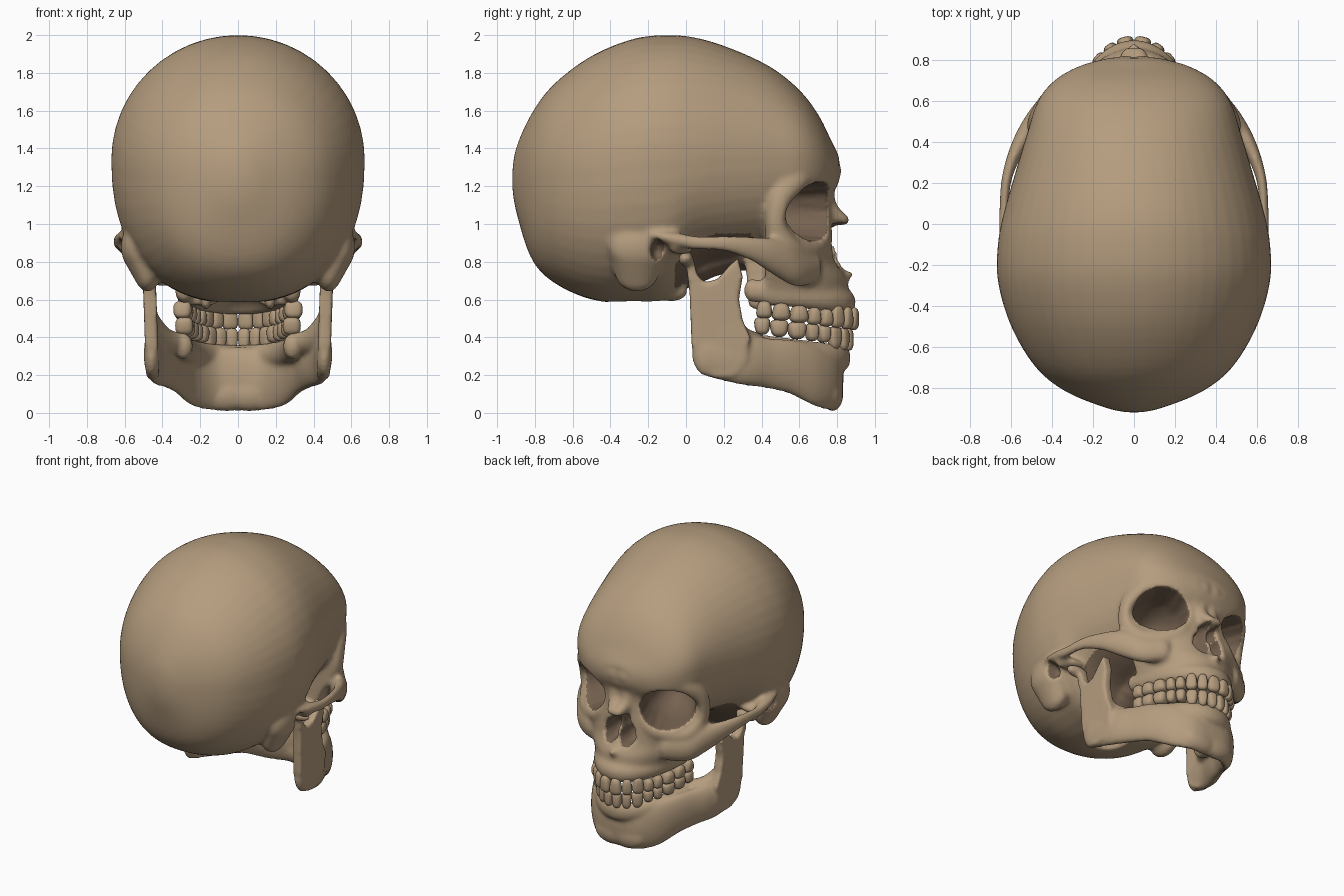
import bpy, bmesh, math
from mathutils import Matrix, Vector

if "Cube" in bpy.data.objects:
    bpy.data.objects.remove(bpy.data.objects["Cube"], do_unlink=True)


def material(name, colour):
    mat = bpy.data.materials.new(name)
    mat.use_nodes = True
    mat.diffuse_color = colour
    mat.node_tree.nodes["Principled BSDF"].inputs["Base Color"].default_value = colour
    return mat


bone = material("bone", (0.46, 0.335, 0.21, 1))
hollow_brown = material("hollow_brown", (0.18, 0.122, 0.08, 1))


def spline(rows, steps):
    """Catmull-Rom interpolation of rows of numbers."""
    pts = [rows[0]] + list(rows) + [rows[-1]]
    out = []
    for a, b, c, d in zip(pts, pts[1:], pts[2:], pts[3:]):
        for i in range(steps):
            t = i / steps
            out.append([q + t * ((r - p) + t * ((2 * p - 5 * q + 4 * r - s)
                       + t * (3 * (q - r) + s - p))) / 2
                        for p, q, r, s in zip(a, b, c, d)])
    return out + [list(rows[-1])]


def blob(bm, x, y, z, rx, ry, rz, both=True):
    """Ellipsoid, repeated on the other side."""
    for s in ((1, -1) if both else (1,)):
        m = Matrix.Translation((s * x, y, z)) @ Matrix.Diagonal((rx, ry, rz, 1))
        bmesh.ops.create_icosphere(bm, subdivisions=3, radius=1, matrix=m)


def stroke(bm, rows, steps=6, both=True):
    """Chain of ellipsoids along a path of (x, y, z, rx, ry, rz)."""
    for row in spline(rows, steps):
        blob(bm, *row, both=both)


def loft(bm, rings):
    loops = [[bm.verts.new(p) for p in ring] for ring in rings]
    n = len(loops[0])
    faces = [bm.faces.new(loops[0]), bm.faces.new(loops[-1])]
    for a, b in zip(loops, loops[1:]):
        faces += [bm.faces.new((a[i], a[(i + 1) % n], b[(i + 1) % n], b[i])) for i in range(n)]
    bmesh.ops.recalc_face_normals(bm, faces=faces)


def to_object(bm, name):
    mesh = bpy.data.meshes.new(name)
    bm.to_mesh(mesh)
    bm.free()
    ob = bpy.data.objects.new(name, mesh)
    bpy.context.collection.objects.link(ob)
    return ob


def fuse(ob, voxel, rounds):
    """Merge overlapping parts into one soft surface."""
    mod = ob.modifiers.new("fuse", 'REMESH')
    mod.mode, mod.voxel_size = 'VOXEL', voxel
    mod = ob.modifiers.new("soften", 'SMOOTH')
    mod.factor, mod.iterations = 0.5, rounds
    deps = bpy.context.evaluated_depsgraph_get()
    mesh = bpy.data.meshes.new_from_object(ob.evaluated_get(deps))
    ob.modifiers.clear()
    ob.data = mesh


def signed(v, e):
    return math.copysign(abs(v) ** e, v)


# Braincase: slices along y as (y, half width, top, widest height, bottom)
bm = bmesh.new()
slices = [(-.92, .03, 1.27, 1.24, 1.2), (-.9, .13, 1.4, 1.24, 1.07), (-.82, .33, 1.58, 1.26, .82),
          (-.7, .48, 1.74, 1.28, .69), (-.5, .6, 1.89, 1.3, .6), (-.28, .665, 1.98, 1.33, .58),
          (-.1, .665, 2, 1.35, .6), (.06, .635, 1.985, 1.35, .77), (.25, .58, 1.925, 1.36, .82),
          (.45, .52, 1.83, 1.37, .86), (.6, .47, 1.71, 1.36, .95), (.7, .39, 1.58, 1.33, 1.05),
          (.77, .27, 1.44, 1.3, 1.15), (.81, .13, 1.36, 1.29, 1.22)]
rings = []
for y, w, top, mid, low in spline(slices, 4):
    ring = []
    for i in range(48):
        a = math.tau * i / 48
        c, s = math.cos(a), math.sin(a)
        if s >= 0:
            ring.append((w * c, y, mid + (top - mid) * s))
        else:
            ring.append((w * signed(c, .87), y, mid + (mid - low) * signed(s, .87)))
    rings.append(ring)
loft(bm, rings)

# Face mass: slices along z as (z, half width, front y)
rings = []
for z, w, front in spline([(.57, .31, .87), (.65, .33, .86), (.72, .36, .85), (.8, .4, .81),
                           (.9, .46, .79), (1.1, .47, .77), (1.27, .48, .78)], 3):
    rings.append([(w * math.cos(a), .42 + (front - .42) * math.sin(a), z)
                  for a in (math.pi * i / 30 for i in range(31))])
loft(bm, rings)

# Mastoids, skull base and bony plates behind the palate
stroke(bm, [(.55, -.26, .88, .07, .15, .12), (.48, -.26, .75, .07, .12, .11)], 5)
blob(bm, .1, -.08, .64, .06, .09, .05)
stroke(bm, [(0, -.1, .7, .16, .1, .08), (0, .2, .82, .16, .1, .08), (0, .45, .85, .2, .1, .1)], 5, False)
stroke(bm, [(.16, .36, .85, .03, .06, .06), (.17, .38, .6, .03, .06, .06)], 5)

# Brow and socket rims, with the forehead filled in behind them
stroke(bm, [(.04, .755, 1.28, .06, .07, .07), (.17, .74, 1.285, .06, .055, .06),
            (.31, .665, 1.28, .06, .06, .06), (.42, .59, 1.23, .05, .055, .065),
            (.485, .5, 1.13, .035, .05, .07), (.475, .48, .98, .04, .055, .07),
            (.42, .56, .87, .05, .055, .06), (.3, .655, .865, .05, .05, .05),
            (.19, .715, .92, .05, .05, .05), (.12, .705, 1.06, .04, .05, .05),
            (.09, .74, 1.2, .05, .05, .05)])
stroke(bm, [(.12, .69, 1.37, .12, .09, .1), (.28, .6, 1.35, .13, .1, .1), (.4, .5, 1.3, .1, .1, .1)], 3)
# Cheekbones and arches
stroke(bm, [(.3, .66, .77, .06, .06, .09), (.41, .58, .77, .06, .06, .1),
            (.49, .49, .82, .045, .07, .1), (.57, .37, .865, .03, .06, .07),
            (.622, .22, .895, .025, .05, .046), (.632, .06, .9, .028, .05, .038),
            (.61, -.06, .92, .05, .05, .035), (.59, -.16, .94, .05, .05, .025)], 8)
stroke(bm, [(.59, -.06, .89, .05, .03, .05), (.52, -.02, .87, .09, .06, .03)], 4)
# Nasal bridge and spine
stroke(bm, [(.04, .735, 1.17, .06, .05, .05), (.045, .755, 1.08, .05, .05, .05),
            (.02, .825, 1.02, .045, .045, .03)])
stroke(bm, [(0, .8, .73, .06, .05, .03), (0, .865, .73, .02, .025, .025)], 4, False)


# Dental arch: point at an angle from the front, and height of the bite
def arch(a, wide, deep):
    return wide * math.sin(a), .37 + deep * math.cos(a)


def bite(y):
    return .51 - .13 * max(0, y - .36)


angles = [i * math.pi / 40 for i in range(21)]
for a in angles:
    x, y = arch(a, .285, .505)
    blob(bm, x, y - .02, bite(y) + .14, .05, .045, .065)
skull = to_object(bm, "skull")
fuse(skull, .015, 2)

# Hollows: eye sockets, nose, ears, then palate and spinal opening
hollows = []
for s in (1, -1):
    for place, turn, radii in (((s * .295, .63, 1.07), -s * .4, (.18, .33, .155)),
                               ((s * .066, .8, .855), 0, (.056, .17, .085)),
                               ((s * .04, .8, .935), 0, (.04, .15, .075)),
                               ((s * .62, -.15, .86), -s * math.pi / 2, (.04, .1, .06))):
        hollows.append(Matrix.Translation(place) @ Matrix.Rotation(turn, 4, 'Z')
                       @ Matrix.Diagonal((*radii, 1)))
dark = [m.inverted() for m in hollows]
for place, radii in (((0, .58, .52), (.19, .12, .24)), ((0, -.24, .57), (.13, .12, .16))):
    hollows.append(Matrix.Translation(place) @ Matrix.Rotation(-math.pi / 2, 4, 'X')
                   @ Matrix.Diagonal((*radii, 1)))
for m in hollows:
    back = m.inverted()
    for v in skull.data.vertices:
        p = back @ v.co
        if p.length_squared < 1:
            p.y = -math.sqrt(1 - p.x ** 2 - p.z ** 2)
            v.co = m @ p

# Nasal divider
bm = bmesh.new()
stroke(bm, [(0, .68, .97, .014, .08, .06), (0, .68, .79, .014, .1, .06)], 4, False)
bm.from_mesh(skull.data)
bm.to_mesh(skull.data)
bm.free()
fuse(skull, .0135, 4)

# Lower jaw: body, chin and tooth ridge
bm = bmesh.new()
stroke(bm, [(.458, .12, .31, .042, .09, .12), (.435, .28, .285, .05, .09, .135),
            (.375, .42, .265, .05, .08, .135), (.32, .55, .245, .045, .07, .145),
            (.24, .68, .2, .05, .055, .165), (.13, .765, .18, .06, .055, .17),
            (0, .78, .18, .06, .055, .17)])
blob(bm, .06, .775, .1, .14, .058, .092)
stroke(bm, [(.455, .2, .45, .04, .08, .1), (.4, .29, .39, .06, .07, .07), (.33, .36, .37, .05, .06, .06)])
for a in angles:
    x, y = arch(a, .29, .48)
    blob(bm, x, y - .02, bite(y) - .155, .052, .042, .07)
# Upright branch with its notch
outline = [(.0, .8), (.02, .62), (.03, .35), (.07, .25), (.15, .185), (.25, .19), (.32, .28),
           (.34, .4), (.3, .49), (.28, .6), (.3, .72), (.275, .82), (.23, .78), (.17, .71),
           (.1, .69), (.06, .73), (.04, .81)]
for s in (1, -1):
    loft(bm, [[(s * (x + .035 * (z - .5)), y, z) for y, z in outline] for x in (.428, .497)])
blob(bm, .5, .0, .815, .09, .04, .04)
jaw = to_object(bm, "lower_jaw")
fuse(jaw, .012, 10)


# Teeth: rounded blocks set along the arch
def teeth(name, side, wide, deep):
    bm = bmesh.new()
    a = 0
    for kind, width in enumerate((.084, .07, .078, .07, .07, .098, .096, .085)):
        if side < 0 and kind < 2:
            width = .066
        slope = math.hypot(wide * math.cos(a), deep * math.sin(a))
        mid = a + width / 2 / slope
        slope = math.hypot(wide * math.cos(mid), deep * math.sin(mid))
        a += width / slope
        x, y = arch(mid, wide, deep)
        turn = math.atan2(-deep * math.sin(mid), wide * math.cos(mid))
        tall = .06 if kind < 3 else .047
        thick = .03 if kind < 3 else (.042 if kind < 5 else .048)
        for s in (1, -1):
            made = bmesh.ops.create_icosphere(bm, subdivisions=3, radius=1)["verts"]
            for v in made:
                v.co = Vector([signed(c, .7) for c in v.co])
                v.co.x *= 1 - .14 * (1 + side * v.co.z)
            m = (Matrix.Translation((s * x, y, bite(y) + side * (tall - .003)))
                 @ Matrix.Rotation(s * turn, 4, 'Z')
                 @ Matrix.Diagonal((width * .56, thick, tall, 1)))
            bmesh.ops.transform(bm, matrix=m, verts=made)
    return to_object(bm, name)


# Smooth shading and colours
for ob in (skull, jaw, teeth("upper_teeth", 1, .295, .52), teeth("lower_teeth", -1, .285, .49)):
    ob.data.materials.clear()
    ob.data.materials.append(bone)
    for poly in ob.data.polygons:
        poly.use_smooth = True

# Insides of the sockets, nose and ears, and the recess under the braincase
skull.data.materials.append(hollow_brown)
for poly in skull.data.polygons:
    x, y, z = poly.center
    recess = abs(x) < .45 and -.06 < y < .35 and .66 < z < .95 and poly.normal.z < -.3
    if recess or any((m @ poly.center).length < 1.05 for m in dark):
        poly.material_index = 1
